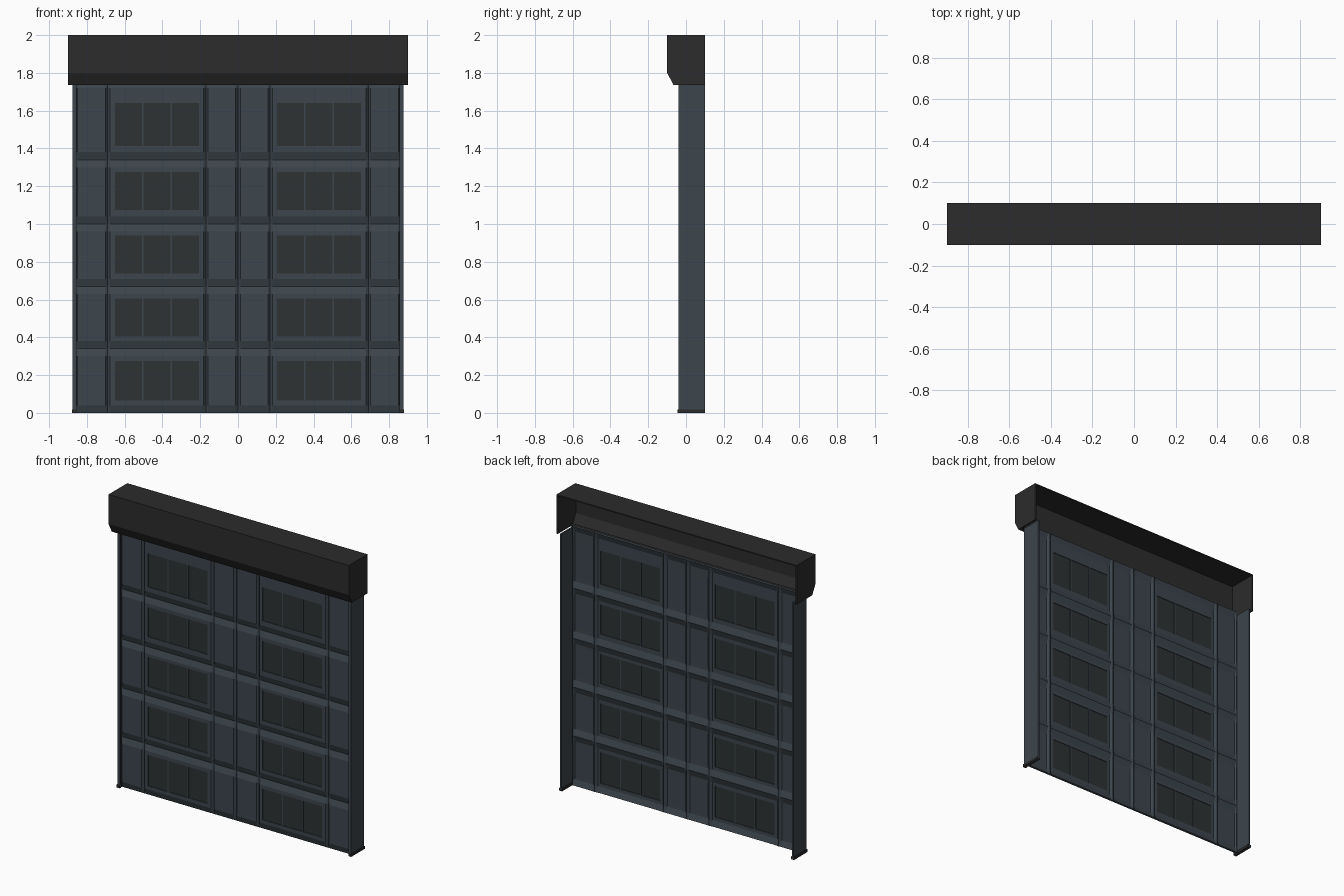
import bpy, bmesh

if "Cube" in bpy.data.objects:
    bpy.data.objects.remove(bpy.data.objects["Cube"])


def material(name, rgb):
    m = bpy.data.materials.new(name)
    m.diffuse_color = (*rgb, 1)
    m.use_nodes = True
    m.node_tree.nodes["Principled BSDF"].inputs["Base Color"].default_value = m.diffuse_color
    return m


BLACK = material("housing_black", (0.025, 0.025, 0.026))
STEEL = material("door_blue_grey", (0.045, 0.06, 0.073))
GLASS = material("pane_dark", (0.026, 0.032, 0.034))


def finish(bm, name, mat, mirror=True, thickness=0):
    me = bpy.data.meshes.new(name)
    bm.to_mesh(me)
    bm.free()
    me.materials.append(mat)
    ob = bpy.data.objects.new(name, me)
    bpy.context.collection.objects.link(ob)
    if mirror:
        mod = ob.modifiers.new("mirror", 'MIRROR')
        mod.merge_threshold = 0.0005
    if thickness:
        mod = ob.modifiers.new("thickness", 'SOLIDIFY')
        mod.thickness = thickness
        mod.offset = -1
    return ob


def add_box(bm, x0, x1, y0, y1, z0, z1):
    verts = bmesh.ops.create_cube(bm, size=1)["verts"]
    bmesh.ops.scale(bm, vec=(x1 - x0, y1 - y0, z1 - z0), verts=verts)
    bmesh.ops.translate(bm, vec=((x0 + x1) / 2, (y0 + y1) / 2, (z0 + z1) / 2), verts=verts)


def add_prism(bm, profile, x0, x1):
    """Solid (y, z) outline pulled along x."""
    face = bm.faces.new([bm.verts.new((x0, y, z)) for y, z in profile])
    ext = bmesh.ops.extrude_face_region(bm, geom=[face])
    new = [v for v in ext["geom"] if isinstance(v, bmesh.types.BMVert)]
    bmesh.ops.translate(bm, vec=(x1 - x0, 0, 0), verts=new)
    bmesh.ops.recalc_face_normals(bm, faces=bm.faces[:])


# Door layout, right half: section joints, columns and window openings
row_edges = [0, 0.34, 0.67, 1.0, 1.34, 1.76]
col_edges = [0, 0.17, 0.69, 0.862]
pane_rows = [(0.065, 0.275), (0.405, 0.605), (0.738, 0.94), (1.075, 1.275), (1.413, 1.64)]
pane_cols = [(0.206 + i * 0.151, 0.35 + i * 0.151) for i in range(3)]
BEVEL_X, BEVEL_Z = 0.012, 0.04
FRONT, GROOVE = -0.03, -0.016


def breaks(edges, openings, bevel):
    vals = set(edges) | {v for pair in openings for v in pair}
    vals |= {round(e + bevel, 4) for e in edges[:-1]} | {round(e - bevel, 4) for e in edges[1:]}
    return sorted(vals)


# Door skin: raised bevelled cells with openings for the panes
xs, zs = breaks(col_edges, pane_cols, BEVEL_X), breaks(row_edges, pane_rows, BEVEL_Z)
bm = bmesh.new()
grid = [[bm.verts.new((x, GROOVE if x in col_edges or z in row_edges else FRONT, z))
         for z in zs] for x in xs]
for i in range(len(xs) - 1):
    for j in range(len(zs) - 1):
        cx, cz = (xs[i] + xs[i + 1]) / 2, (zs[j] + zs[j + 1]) / 2
        if any(a < cx < b for a, b in pane_cols) and any(a < cz < b for a, b in pane_rows):
            continue
        bm.faces.new((grid[i][j], grid[i + 1][j], grid[i + 1][j + 1], grid[i][j + 1]))
finish(bm, "door_sections", STEEL, thickness=0.012)

# Window panes, set back from both faces
bm = bmesh.new()
for x0, x1 in pane_cols:
    for z0, z1 in pane_rows:
        add_box(bm, x0, x1, -0.026, -0.022, z0, z1)
finish(bm, "window_panes", GLASS)

# Side rails: deep outer plate with a front flange
bm = bmesh.new()
add_box(bm, 0.864, 0.875, -0.04, 0.1, 0, 1.74)
add_box(bm, 0.855, 0.875, -0.04, -0.033, 0, 1.74)
finish(bm, "side_rails", STEEL)

# Feet of the rails
bm = bmesh.new()
add_box(bm, 0.858, 0.88, -0.045, 0.1, 0, 0.018)
finish(bm, "rail_feet", BLACK)

# Roller housing: top, front, chamfer and lip, open at the back
T = 0.008
outer = [(0.1, 2), (-0.1, 2), (-0.1, 1.8), (-0.065, 1.735), (-0.034, 1.735)]
inner = [(-0.034, 1.735 + T), (-0.06, 1.735 + T), (-0.1 + T, 1.803), (-0.1 + T, 2 - T), (0.1, 2 - T)]
bm = bmesh.new()
add_prism(bm, outer + inner, -0.9, 0.9)
finish(bm, "housing_shell", BLACK, mirror=False)

# Housing end caps
bm = bmesh.new()
add_prism(bm, outer[:4] + [(0.1, 1.735)], 0.89, 0.9)
finish(bm, "housing_end_caps", BLACK)
